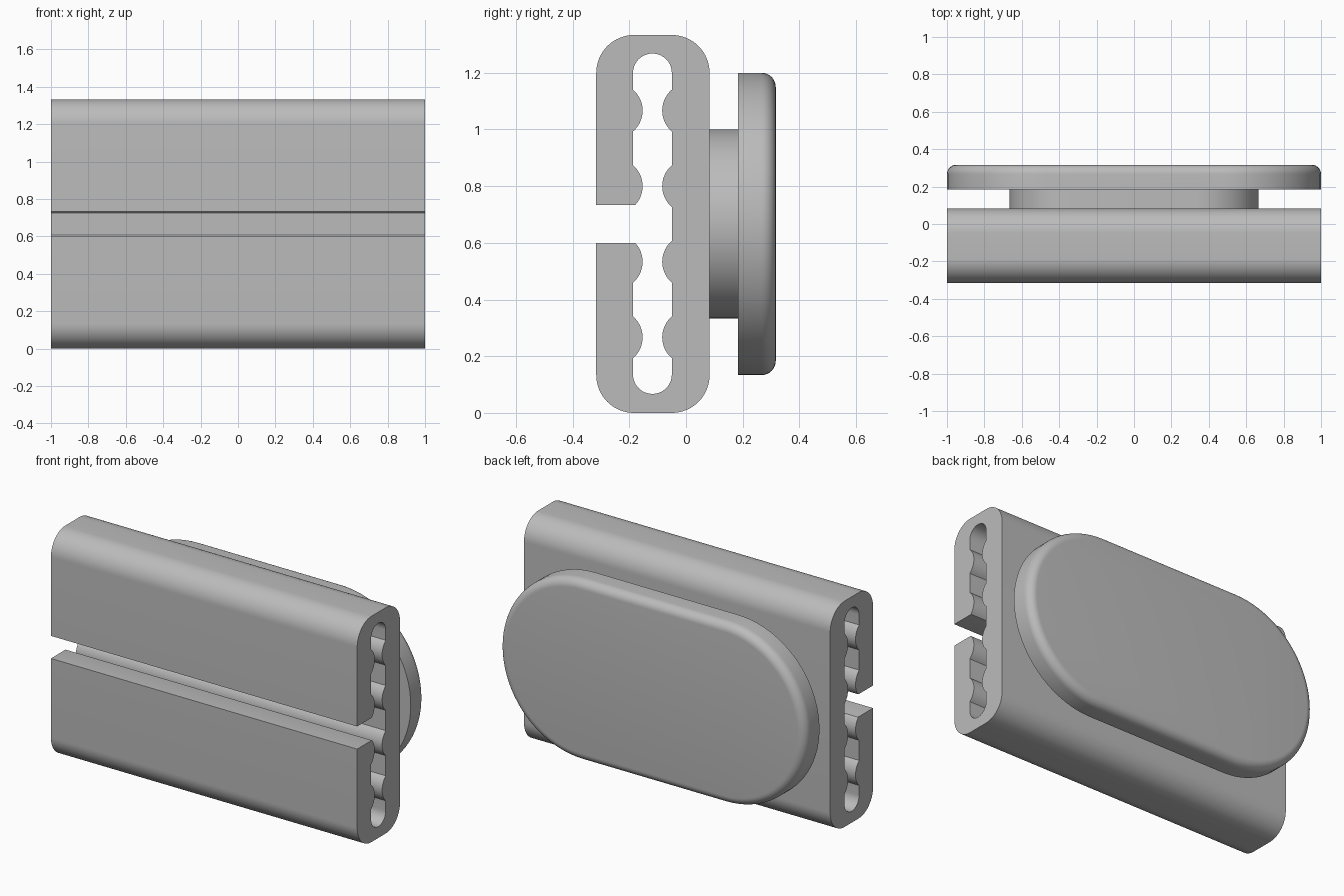
import bpy, bmesh, math

if "Cube" in bpy.data.objects:
    bpy.data.objects.remove(bpy.data.objects["Cube"])

grey = bpy.data.materials.new("plain grey")
grey.diffuse_color = (0.5, 0.5, 0.5, 1)
grey.use_nodes = True
grey.node_tree.nodes["Principled BSDF"].inputs["Base Color"].default_value = grey.diffuse_color

MID = 0.6667                       # height of the middle of the model
BUMPS = (0.2667, 0.5333, 0.8, 1.0667)
BUMP_R, BUMP_OUT = 0.097, 0.034


def arc(cu, cv, r, a0, a1, n):
    """Points on an arc, angles in degrees."""
    return [(cu + r * math.cos(math.radians(a0 + (a1 - a0) * i / n)),
             cv + r * math.sin(math.radians(a0 + (a1 - a0) * i / n))) for i in range(n + 1)]


def extrude(name, points, place, step):
    """Extrude a closed outline; place maps 2D to 3D, step is the extrusion vector."""
    bm = bmesh.new()
    face = bm.faces.new([bm.verts.new(place(u, v)) for u, v in points])
    res = bmesh.ops.extrude_face_region(bm, geom=[face], use_keep_orig=True)
    bmesh.ops.translate(bm, vec=step, verts=[g for g in res["geom"] if isinstance(g, bmesh.types.BMVert)])
    bmesh.ops.recalc_face_normals(bm, faces=bm.faces)
    mesh = bpy.data.meshes.new(name)
    bm.to_mesh(mesh)
    bm.free()
    mesh.materials.append(grey)
    obj = bpy.data.objects.new(name, mesh)
    bpy.context.collection.objects.link(obj)
    return obj


def smooth(obj, angle=30):
    bpy.ops.object.select_all(action='DESELECT')
    obj.select_set(True)
    bpy.context.view_layer.objects.active = obj
    bpy.ops.object.shade_smooth_by_angle(angle=math.radians(angle))


def bump(wall, side, z):
    """Rounded ridge standing out of a channel wall, listed upward."""
    half = math.degrees(math.acos((BUMP_R - BUMP_OUT) / BUMP_R))
    pts = arc(0, 0, BUMP_R, -half, half, 14)
    return [(wall + side * (u - BUMP_R + BUMP_OUT), z + v) for u, v in pts]


# Rail: rounded bar with a ridged channel and a slit along the front
Y0, Y1, TOP, R = -0.3167, 0.0833, 1.3333, 0.1333
W0, W1, C0, C1 = -0.187, -0.050, 0.067, 1.268
CY, CR = (W0 + W1) / 2, (W1 - W0) / 2
SLIT0, SLIT1 = 0.60, 0.7333

outer = [(Y0, SLIT1)]
outer += arc(Y0 + R, TOP - R, R, 180, 90, 16) + arc(Y1 - R, TOP - R, R, 90, 0, 16)
outer += arc(Y1 - R, R, R, 0, -90, 16) + arc(Y0 + R, R, R, -90, -180, 16)
outer.append((Y0, SLIT0))

front = [bump(W0, 1, z) for z in BUMPS]
back = [p for z in BUMPS for p in bump(W1, -1, z)]
below = [p for p in front[0] + front[1] if p[1] < SLIT0 - 0.001]
above = [p for p in front[2] + front[3] if p[1] > SLIT1 + 0.001]
inner = [(W0 + 0.003, SLIT0)] + below[::-1]
inner += arc(CY, C0 + CR, CR, 180, 360, 20) + back
inner += arc(CY, C1 - CR, CR, 0, 180, 20) + above[::-1] + [(W0 + 0.003, SLIT1)]
rail = extrude("slotted_rail", outer + inner, lambda u, v: (-1, u, v), (2, 0, 0))
smooth(rail)


# Stadium outline shared by the neck and the plate
def stadium(half_len, r, n=40):
    c = half_len - r
    return arc(c, MID, r, -90, 90, n) + arc(-c, MID, r, 90, 270, n)


neck = extrude("neck", stadium(0.6667, 0.3333), lambda u, v: (u, 0.0833, v), (0, 0.1, 0))
smooth(neck)

# Back plate: stadium with a rounded rear rim, built from stacked rings
B0, B1, F = 0.1833, 0.3167, 0.05
rings = [(B0, 0.0)] + [(B1 - F + F * math.sin(a), F * (1 - math.cos(a)))
                       for a in (math.pi / 2 * i / 8 for i in range(9))]
bm = bmesh.new()
loops = [[bm.verts.new((u, y, v)) for u, v in stadium(1 - d, 0.5333 - d)] for y, d in rings]
for a, b in zip(loops, loops[1:]):
    for i in range(len(a)):
        j = (i + 1) % len(a)
        bm.faces.new((a[i], a[j], b[j], b[i]))
bm.faces.new(loops[0])
bm.faces.new(loops[-1])
bmesh.ops.recalc_face_normals(bm, faces=bm.faces)
mesh = bpy.data.meshes.new("back_plate")
bm.to_mesh(mesh)
bm.free()
mesh.materials.append(grey)
plate = bpy.data.objects.new("back_plate", mesh)
bpy.context.collection.objects.link(plate)
smooth(plate)
